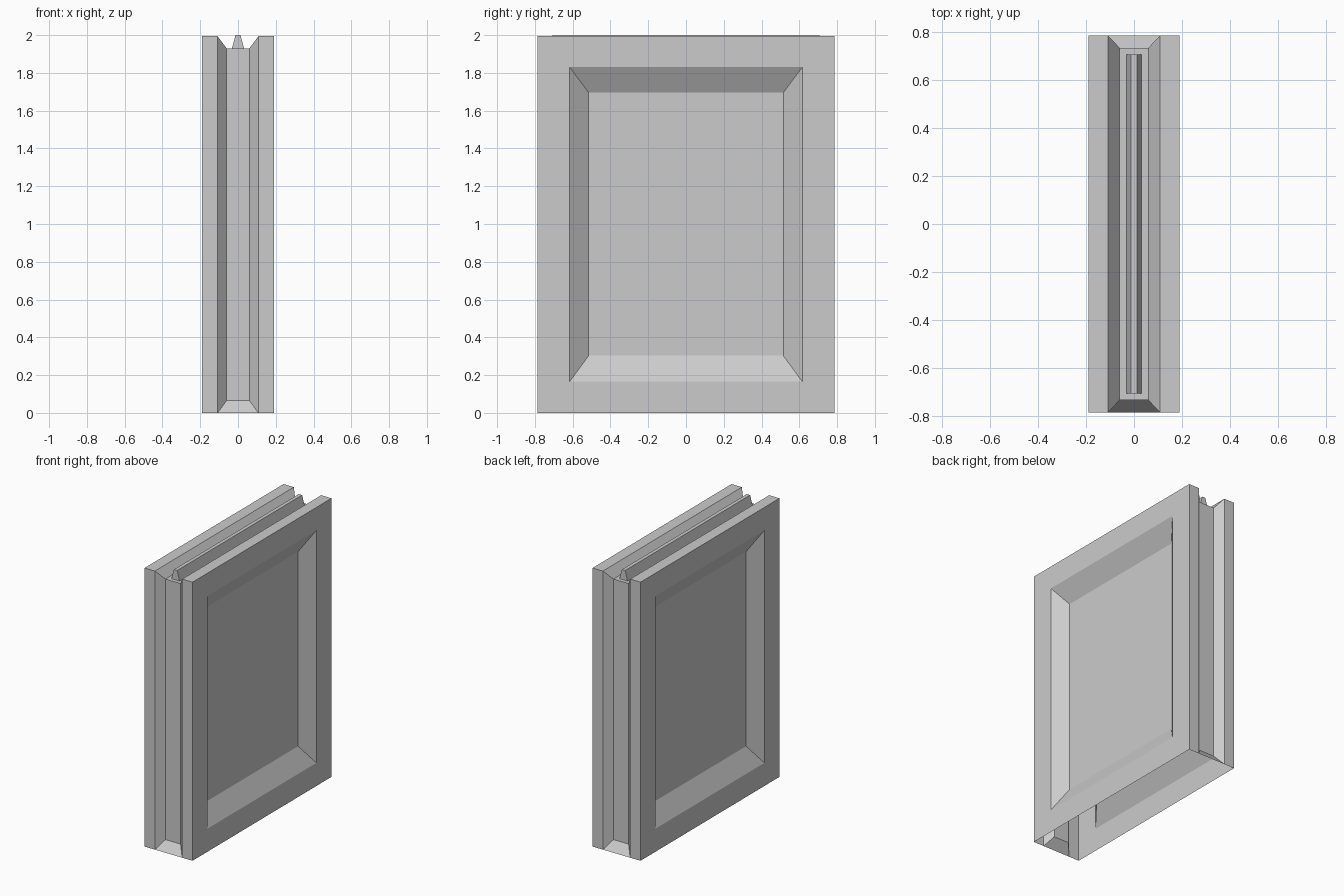
import bpy
import bmesh

if "Cube" in bpy.data.objects:
    bpy.data.objects.remove(bpy.data.objects["Cube"])

W, D, H = 0.19, 0.786, 1.994      # half width, half depth, flange height
LIP, FLOOR = 0.108, 0.06          # half widths of the rim channel: mouth and floor
PANEL = 0.115                     # x of the sunken side panels


def finish(bm, name):
    bmesh.ops.remove_doubles(bm, verts=bm.verts, dist=1e-5)
    bmesh.ops.recalc_face_normals(bm, faces=bm.faces)
    mesh = bpy.data.meshes.new(name)
    bm.to_mesh(mesh)
    bm.free()
    obj = bpy.data.objects.new(name, mesh)
    bpy.context.collection.objects.link(obj)
    return obj


def bridge(bm, a, b, closed=False):
    n = len(a)
    for i in range(n if closed else n - 1):
        j = (i + 1) % n
        bm.faces.new((a[i], a[j], b[j], b[i]))


def path(bm, x, half, low, high):
    """Points up the front, over the top and down the back."""
    return [bm.verts.new((x, y, z)) for y, z in
            ((-half, low), (-half, high), (half, high), (half, low))]


# Slab shell: open underneath, channel running up, over and down its rim
bm = bmesh.new()
rim = []
for x in (-W, -LIP, -FLOOR, FLOOR, LIP, W):
    if abs(x) == FLOOR:
        rim.append(path(bm, x, 0.735, 0.065, 1.93))
    else:
        rim.append(path(bm, x, D, 0.0, H))
for a, b in zip(rim, rim[1:]):
    bridge(bm, a, b)

# Sloped feet closing the channel at the front and back
for k in (0, 3):
    bm.faces.new([rim[i][k] for i in (1, 2, 3, 4)])

# Sunken panel with sloped border on each broad side
for outer, s in ((rim[0], -1), (rim[-1], 1)):
    border = path(bm, s * W, 0.616, 0.165, 1.83)
    inner = path(bm, s * PANEL, 0.515, 0.303, 1.695)
    bridge(bm, outer, border, closed=True)
    bridge(bm, border, inner, closed=True)
    bm.faces.new(inner)
finish(bm, "slab_shell")

# Tapered ridge standing in the top channel
bm = bmesh.new()
ends = [[bm.verts.new((x, y, z)) for x, z in
         ((-0.032, 1.93), (-0.013, 2.0), (0.013, 2.0), (0.032, 1.93))]
        for y in (-0.707, 0.707)]
bridge(bm, *ends)
for end in ends:
    bm.faces.new(end)
finish(bm, "top_ridge")
